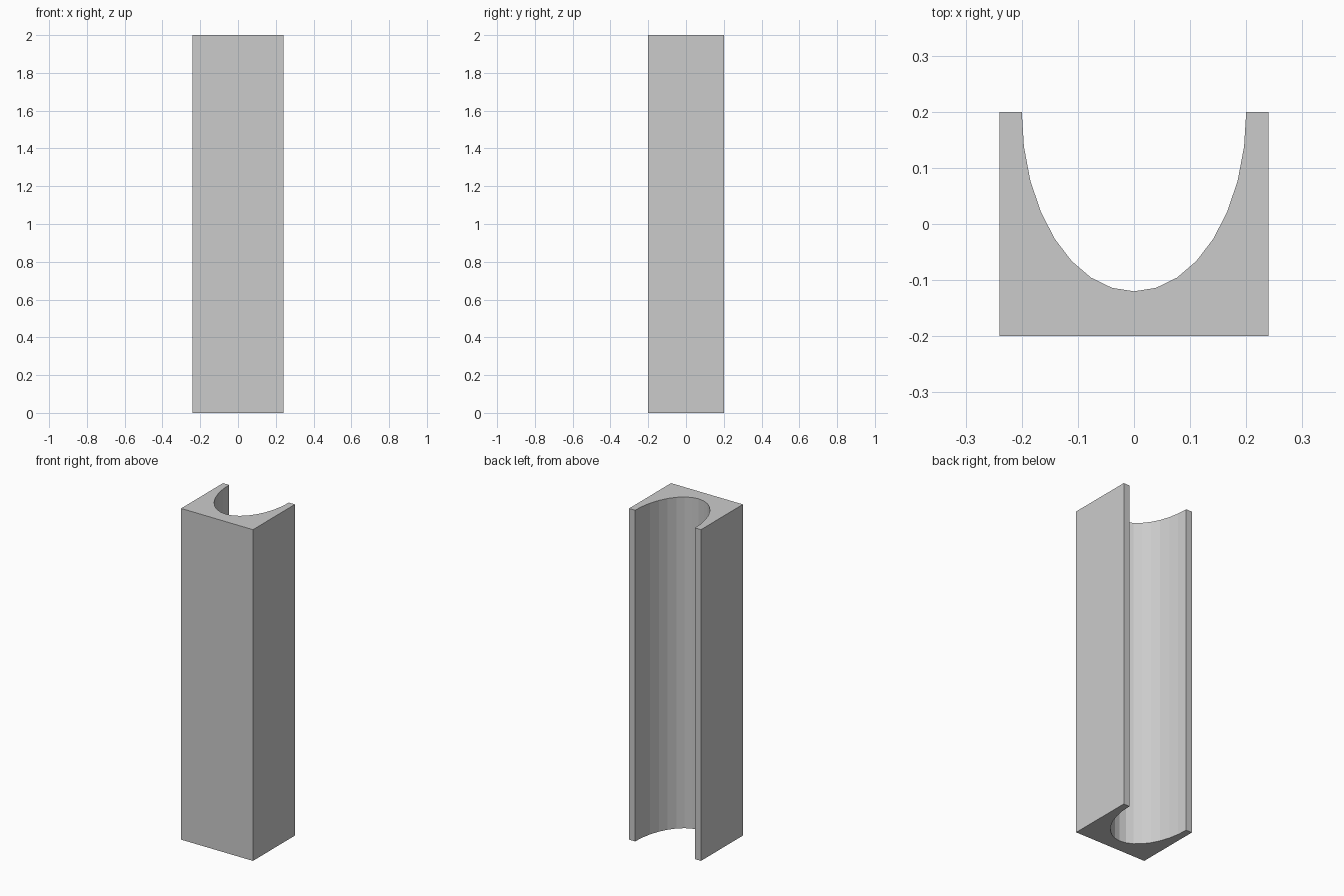
import bpy, bmesh, math

if "Cube" in bpy.data.objects:
    bpy.data.objects.remove(bpy.data.objects["Cube"])

HALF_W, HALF_D, HEIGHT = 0.24, 0.20, 2.0
GROOVE_RX, GROOVE_RY, SEGMENTS = 0.20, 0.32, 16

# Channel cross-section: square outside, half-ellipse groove open to the back
profile = [(-HALF_W, HALF_D), (-HALF_W, -HALF_D), (HALF_W, -HALF_D), (HALF_W, HALF_D)]
for i in range(SEGMENTS + 1):
    a = math.pi * i / SEGMENTS
    profile.append((GROOVE_RX * math.cos(a), HALF_D - GROOVE_RY * math.sin(a)))

# Extrude the section up to full height
bm = bmesh.new()
base = bm.faces.new([bm.verts.new((x, y, 0)) for x, y in profile])
top = bmesh.ops.extrude_face_region(bm, geom=[base], use_keep_orig=True)["geom"]
bmesh.ops.translate(bm, vec=(0, 0, HEIGHT),
                    verts=[g for g in top if isinstance(g, bmesh.types.BMVert)])
bmesh.ops.recalc_face_normals(bm, faces=bm.faces)

mesh = bpy.data.meshes.new("grooved_post")
bm.to_mesh(mesh)
bm.free()
bpy.context.collection.objects.link(bpy.data.objects.new("grooved_post", mesh))
